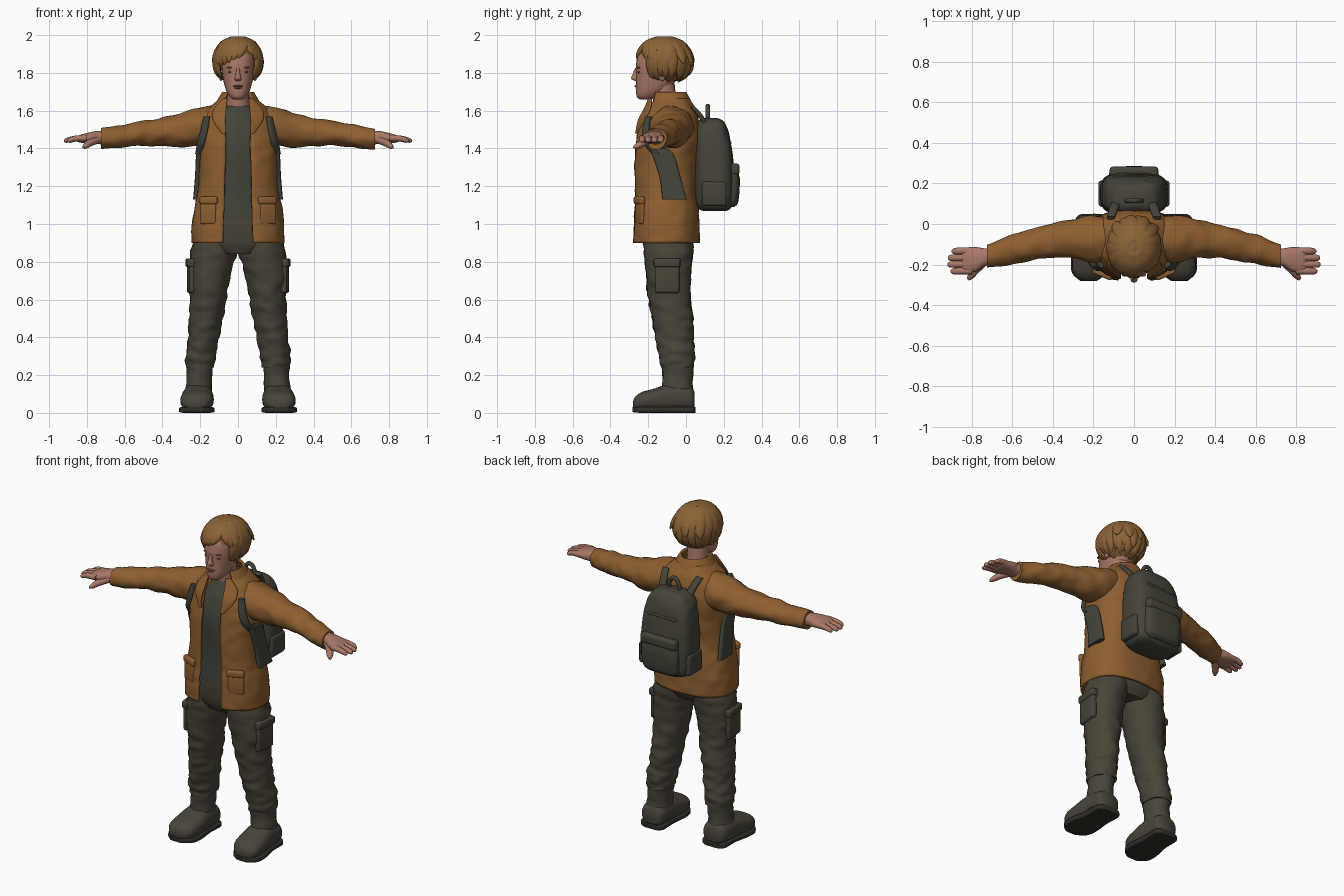
import bpy, bmesh, math, random
from mathutils import Vector, noise

random.seed(4)
cube = bpy.data.objects.get("Cube")
if cube:
    bpy.data.objects.remove(cube)

X, Y, Z = Vector((1, 0, 0)), Vector((0, 1, 0)), Vector((0, 0, 1))


def material(name, rgb):
    m = bpy.data.materials.new(name)
    m.use_nodes = True
    m.diffuse_color = (*rgb, 1)
    m.node_tree.nodes["Principled BSDF"].inputs["Base Color"].default_value = (*rgb, 1)
    return m


jacket_mat = material("tan canvas", (.27, .115, .03))
hair_mat = material("ginger hair", (.26, .125, .037))
skin_mat = material("skin", (.40, .19, .135))
lip_mat = material("shaded skin", (.22, .09, .07))
trouser_mat = material("olive trousers", (.068, .058, .04))
bag_mat = material("dark green pack", (.06, .057, .041))
shirt_mat = material("grey green shirt", (.058, .056, .042))
boot_mat = material("brown boots", (.066, .058, .043))
sole_mat = material("dark rubber", (.03, .028, .022))


def finish(name, bm, mat, angle=50):
    bmesh.ops.recalc_face_normals(bm, faces=bm.faces)
    me = bpy.data.meshes.new(name)
    bm.to_mesh(me)
    bm.free()
    me.materials.append(mat)
    me.polygons.foreach_set("use_smooth", [True] * len(me.polygons))
    me.set_sharp_from_angle(angle=math.radians(angle))
    ob = bpy.data.objects.new(name, me)
    bpy.context.collection.objects.link(ob)
    return ob


def smooth_path(rows, k):
    """Catmull-Rom interpolation of number rows."""
    rows = [Vector(r) for r in rows]
    out = []
    for i in range(len(rows) - 1):
        a, b, c, d = (rows[min(max(i + j, 0), len(rows) - 1)] for j in (-1, 0, 1, 2))
        for s in range(k):
            t = s / k
            out.append(b + (c - a) * t / 2 + (a * 2 - b * 5 + c * 4 - d) * t * t / 2
                       + (b * 3 - a - c * 3 + d) * t ** 3 / 2)
    return out + [rows[-1]]


def loft(name, mat, rows, u=X, v=Y, n=28, power=2, k=5, fold=0, gap=False, freq=14):
    """Skin rings (x, y, z, ru, rv[, half gap]); an open front is left when gap is set."""
    bm, rings = bmesh.new(), []
    for r in smooth_path(rows, k):
        c, ring = Vector(r[:3]), []
        start = math.asin(min(.95, r[5] / r[3])) ** (power / 2) if gap else 0
        for i in range(n):
            a = start + (math.tau - 2 * start) * i / (n - 1) if gap else math.tau * i / n
            su, cv = math.sin(a), -math.cos(a)
            d = (u * math.copysign(abs(su) ** (2 / power), su) * r[3]
                 + v * math.copysign(abs(cv) ** (2 / power), cv) * r[4])
            p = c + d
            if fold:
                p += d.normalized() * fold * noise.noise(Vector((p.x, p.y, p.z * 1.6)) * freq)
            ring.append(bm.verts.new(p))
        rings.append(ring)
    for lo, hi in zip(rings, rings[1:]):
        for i in range(n - 1 if gap else n):
            j = (i + 1) % n
            bm.faces.new((lo[i], lo[j], hi[j], hi[i]))
    if not gap:
        bm.faces.new(rings[0])
        bm.faces.new(rings[-1])
    ob = finish(name, bm, mat)
    if gap:
        mod = ob.modifiers.new("cloth thickness", "SOLIDIFY")
        mod.thickness, mod.offset = .014, 0
    return ob


def upright(rows, x=0):
    """Expand (z, cy, rx, ry) rows into loft rows."""
    return [(x, cy, z, rx, ry) for z, cy, rx, ry in rows]


def box(name, mat, center, size, bevel=.012, turn=0):
    bm = bmesh.new()
    bmesh.ops.create_cube(bm, size=1)
    bmesh.ops.scale(bm, vec=size, verts=bm.verts)
    bmesh.ops.bevel(bm, geom=bm.edges[:], offset=bevel, segments=3, profile=.5, affect='EDGES')
    ob = finish(name, bm, mat)
    ob.location, ob.rotation_euler.z = center, turn
    return ob


def ball(name, mat, center, radii):
    bm = bmesh.new()
    bmesh.ops.create_uvsphere(bm, u_segments=32, v_segments=20, radius=1)
    bmesh.ops.scale(bm, vec=radii, verts=bm.verts)
    bmesh.ops.translate(bm, vec=center, verts=bm.verts)
    return finish(name, bm, mat)


# Torso: hips, shirt, neck
loft("trouser_hips", trouser_mat, upright([(.84, -.095, .12, .11), (.9, -.095, .215, .135),
     (1, -.1, .205, .14), (1.05, -.1, .18, .135)]), power=2.4)
loft("shirt", shirt_mat, upright([(1.02, -.11, .165, .135), (1.2, -.11, .165, .132),
     (1.4, -.11, .165, .14), (1.52, -.1, .15, .125), (1.6, -.1, .09, .085),
     (1.625, -.1, .068, .07)]), power=2.3, fold=.005)
loft("neck", skin_mat, upright([(1.55, -.1, .07, .07), (1.64, -.11, .06, .062), (1.74, -.125, .06, .065)]))

# Open jacket and its turned-down collar
jacket = [(.9, -.105, .238, .17, .078), (1, -.105, .236, .168, .075), (1.1, -.105, .222, .163, .072),
          (1.2, -.11, .203, .157, .07), (1.35, -.105, .202, .163, .066), (1.45, -.095, .208, .163, .064),
          (1.53, -.088, .198, .152, .068), (1.59, -.082, .165, .135, .07), (1.63, -.08, .125, .112, .07),
          (1.66, -.085, .09, .095, .065)]
loft("jacket_body", jacket_mat, [(0, cy, z, rx, ry, g) for z, cy, rx, ry, g in jacket],
     n=64, power=2.5, fold=.007, gap=True)
collar = [(1.6, -.09, .135, .125, .1), (1.65, -.09, .105, .11, .075), (1.695, -.095, .078, .09, .055)]
loft("collar", jacket_mat, [(0, cy, z, rx, ry, g) for z, cy, rx, ry, g in collar], n=40, gap=True)

# Head and face
loft("head", skin_mat, upright([(1.66, -.215, .025, .03), (1.672, -.205, .042, .054), (1.7, -.185, .06, .08),
     (1.74, -.165, .073, .1), (1.79, -.152, .083, .112), (1.84, -.147, .088, .118),
     (1.9, -.135, .085, .115), (1.95, -.125, .05, .07)]), power=2.2)
loft("nose", skin_mat, [(0, -.262, 1.825, .009, .008), (0, -.268, 1.795, .011, .014),
     (0, -.27, 1.77, .018, .02), (0, -.262, 1.758, .014, .01)], n=16)
ball("upper_lip", lip_mat, (0, -.26, 1.73), (.027, .012, .006))
ball("lower_lip", lip_mat, (0, -.257, 1.72), (.023, .012, .006))
for s, side in ((1, "left"), (-1, "right")):
    ball(side + "_eye", lip_mat, (s * .036, -.248, 1.805), (.017, .009, .006))
    ball(side + "_brow", hair_mat, (s * .037, -.25, 1.828), (.023, .01, .005))
    ball(side + "_ear", skin_mat, (s * .09, -.125, 1.79), (.012, .022, .032))

# Hair: rounded cap, hanging locks and swept fringe
crown = Vector((0, -.115, 1.865))
bm = bmesh.new()
bmesh.ops.create_uvsphere(bm, u_segments=40, v_segments=28, radius=1)
for p in bm.verts:
    p.co = Vector((p.co.x * .118, p.co.y * .137, p.co.z * .128)) + crown
open_face = [p for p in bm.verts if p.co.z < 1.755 or (p.co.y < -.165 and p.co.z < 1.87)]
bmesh.ops.delete(bm, geom=open_face, context='VERTS')
finish("hair_cap", bm, hair_mat)


def lock(name, turn, low, width, sweep=0, flare=.01):
    rows = []
    for i, t in enumerate((0, .3, .6, .85, 1)):
        e = math.radians(78 + (low - 78) * t)
        a = turn + sweep * t
        r = math.cos(e)
        out = flare * t ** 4
        rows.append((math.sin(a) * r * (.119 + out), crown.y - math.cos(a) * r * (.139 + out),
                     crown.z + math.sin(e) * .129, width * (.5, 1, 1, .7, .12)[i], (.01, .013, .014, .012, .003)[i]))
    mid = turn + sweep * .6
    loft(name, hair_mat, rows, Vector((math.cos(mid), math.sin(mid), 0)),
         Vector((math.sin(mid), -math.cos(mid), .25)), n=12, k=4)


for row, (count, low) in enumerate(((19, -66), (15, -40), (11, -8))):
    for i in range(count):
        ang = math.radians(62) + math.radians(236) * i / (count - 1)
        edge = 16 * abs(math.cos(ang / 2)) if row == 0 else 0
        lock(f"hair_lock_{row}_{i}", ang, low + edge + random.uniform(-7, 7), .026 + row * .004,
             random.uniform(-.15, .15), random.uniform(.008, .03))
for i in range(7):
    lock(f"fringe_right_{i}", .45 - i * .22, 6 - i * 5, .034, -.42, .006)
for i in range(4):
    lock(f"fringe_left_{i}", .42 + i * .18, 12 - i * 11, .03, .3, .008)

# Backpack with pockets, flap and carry handle
loft("backpack_body", bag_mat, upright([(1.07, .15, .1, .06), (1.085, .15, .14, .088), (1.14, .15, .162, .103),
     (1.28, .15, .165, .105), (1.42, .143, .155, .096), (1.5, .135, .135, .085),
     (1.545, .13, .105, .066), (1.562, .128, .06, .04)]), power=3.4, n=40, fold=.006)
loft("front_pocket", bag_mat, upright([(1.09, .23, .09, .025), (1.12, .235, .118, .042), (1.22, .24, .122, .045),
     (1.29, .235, .115, .038), (1.315, .228, .1, .02)]), power=3.5, fold=.004)
box("pocket_flap", bag_mat, (0, .258, 1.29), (.24, .05, .06), .015)
box("upper_seam", bag_mat, (0, .222, 1.43), (.2, .036, .016), .006)
box("pack_tag", jacket_mat, (0, .222, 1.475), (.03, .009, .022), .003)
arch = [(math.cos(a) * .036, .115, 1.56 + math.sin(a) * .065) for a in (math.pi * i / 10 for i in range(11))]
curve = bpy.data.curves.new("carry_handle", 'CURVE')
curve.dimensions, curve.bevel_depth, curve.bevel_resolution = '3D', .012, 3
line = curve.splines.new('POLY')
line.points.add(len(arch) - 1)
for pt, co in zip(line.points, arch):
    pt.co = (*co, 1)
curve.materials.append(bag_mat)
bpy.context.collection.objects.link(bpy.data.objects.new("carry_handle", curve))

for s, side in ((1, "left"), (-1, "right")):
    def limb(name, mat, rows, *args, **kw):
        return loft(f"{side}_{name}", mat, [(s * r[0], *r[1:]) for r in rows], *args, **kw)

    # Sleeve, cuff and hand
    limb("sleeve", jacket_mat, [(.08, -.08, 1.53, .1, .1), (.2, -.075, 1.515, .118, .1),
         (.3, -.072, 1.497, .097, .092), (.4, -.083, 1.487, .084, .075), (.5, -.1, 1.48, .077, .064),
         (.6, -.125, 1.466, .073, .061), (.68, -.147, 1.456, .064, .058), (.725, -.157, 1.452, .058, .054)],
         Y, Z, fold=.009, k=7)
    limb("palm", skin_mat, [(.69, -.157, 1.455, .038, .036), (.74, -.165, 1.458, .045, .035),
         (.78, -.174, 1.456, .06, .03), (.83, -.18, 1.452, .063, .022), (.85, -.181, 1.45, .055, .014)], Y, Z, power=2.4)
    for i, tip in enumerate((.9, .918, .92, .905)):
        y = -.132 - i * .033
        limb(f"finger_{i}", skin_mat, [(.8, y, 1.455, .018, .017), (.86, y - .001, 1.452, .0175, .016),
             (tip - .012, y - .002, 1.443, .015, .013), (tip, y - .002, 1.44, .006, .006)], Y, Z, n=14)
    limb("thumb", skin_mat, [(.74, -.19, 1.448, .02, .022), (.78, -.225, 1.432, .021, .021),
         (.805, -.255, 1.416, .018, .017), (.82, -.275, 1.406, .007, .007)],
         Vector((s * .7, .7, 0)), Z, n=14)

    # Lapel and jacket pocket
    limb("lapel", jacket_mat, [(.066, -.19, 1.665, .012, .008), (.095, -.205, 1.61, .036, .009),
         (.1, -.236, 1.55, .036, .009), (.075, -.26, 1.48, .012, .007)], Vector((.92, s * .4, 0)), Y, power=3)
    box(side + "_pocket_flap", jacket_mat, (s * .155, -.247, 1.125), (.1, .03, .04), .01, s * .4)
    box(side + "_jacket_pocket", jacket_mat, (s * .158, -.244, 1.06), (.09, .02, .12), .009, s * .4)

    # Shoulder straps
    diag = Vector((.7, s * .7, 0))
    limb("front_strap", shirt_mat, [(.165, -.2, 1.57, .018, .012), (.178, -.212, 1.5, .022, .013),
         (.195, -.205, 1.43, .024, .013), (.207, -.16, 1.37, .024, .012)], diag, Vector((s * .7, -.7, 0)), n=16, power=3)
    limb("side_strap", shirt_mat, [(.203, -.165, 1.41, .02, .012), (.208, -.125, 1.375, .055, .014),
         (.214, -.085, 1.25, .055, .014), (.224, -.06, 1.13, .065, .014)], Y, X, n=20, power=4)
    limb("back_strap", bag_mat, [(.085, .11, 1.52, .022, .012), (.1, .075, 1.575, .022, .012),
         (.115, .03, 1.625, .02, .01)], X, Vector((0, .8, .6)), n=16, power=3)
    box(side + "_pack_pocket", bag_mat, (s * .155, .15, 1.16), (.04, .13, .13), .015)

    # Trouser leg with cargo pocket
    limb("trouser_leg", trouser_mat, [(.11, -.09, .97, .1, .125), (.128, -.092, .86, .122, .13),
         (.148, -.093, .74, .112, .12), (.158, -.085, .6, .097, .112), (.172, -.07, .48, .088, .106),
         (.184, -.06, .38, .082, .1), (.198, -.048, .3, .081, .096), (.201, -.045, .24, .074, .088)],
         fold=.011, k=8, freq=16)
    box(side + "_cargo_pocket", trouser_mat, (s * .248, -.1, .715), (.034, .13, .16), .012, -s * .1)
    box(side + "_cargo_flap", trouser_mat, (s * .25, -.1, .795), (.044, .14, .045), .01, -s * .1)

    # Boot with sole
    limb("boot_shaft", boot_mat, [(.212, -.045, .04, .074, .085), (.208, -.045, .13, .07, .082),
         (.204, -.045, .2, .069, .08), (.202, -.045, .28, .072, .086)], fold=.006)
    limb("boot_foot", boot_mat, [(.208, .045, .065, .05, .045), (.21, .02, .075, .073, .065),
         (.212, -.08, .08, .08, .075), (.216, -.17, .068, .088, .06), (.22, -.235, .06, .082, .05),
         (.223, -.27, .05, .055, .034), (.224, -.28, .045, .025, .015)], X, Z, power=2.4)
    limb("boot_sole", sole_mat, [(.208, .05, .016, .05, .016), (.21, .025, .016, .078, .016),
         (.212, -.07, .016, .078, .016), (.217, -.17, .016, .093, .016), (.221, -.24, .016, .085, .016),
         (.224, -.282, .018, .04, .014)], X, Z, power=6)
